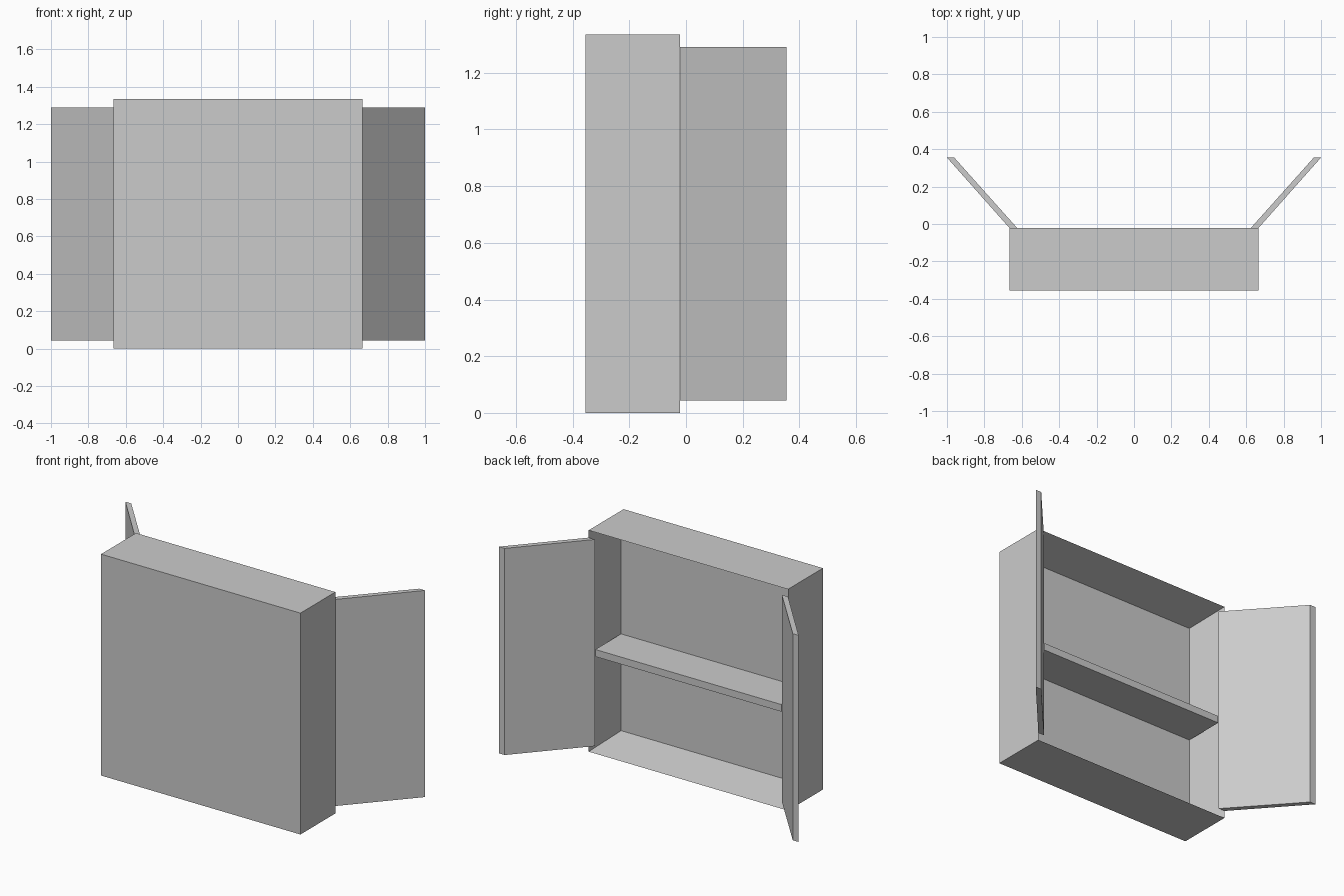
import bpy, bmesh
from mathutils import Vector

if "Cube" in bpy.data.objects:
    bpy.data.objects.remove(bpy.data.objects["Cube"])

W, H = 0.665, 1.335            # half width, height
Y0, Y1 = -0.355, -0.022        # closed back, open side
T = 0.0445                     # board thickness
DEPTH = 0.246                  # inner depth


def finish(bm, name):
    bmesh.ops.recalc_face_normals(bm, faces=bm.faces)
    me = bpy.data.meshes.new(name)
    bm.to_mesh(me)
    bm.free()
    ob = bpy.data.objects.new(name, me)
    bpy.context.collection.objects.link(ob)
    return ob


def box(lo, hi):
    bm = bmesh.new()
    bmesh.ops.create_cube(bm, size=1)
    lo, hi = Vector(lo), Vector(hi)
    bmesh.ops.scale(bm, vec=hi - lo, verts=bm.verts)
    bmesh.ops.translate(bm, vec=(lo + hi) / 2, verts=bm.verts)
    return bm


# Cabinet body: a box with its open side inset and pushed inwards
bm = box((-W, Y0, 0), (W, Y1, H))
opening = max(bm.faces, key=lambda f: f.calc_center_median().y)
bmesh.ops.inset_region(bm, faces=[opening], thickness=T, use_even_offset=True)
bmesh.ops.translate(bm, vec=(0, -DEPTH, 0), verts=opening.verts)
finish(bm, "cabinet_body")

# Middle shelf, flush with the opening
finish(box((-W + T, Y1 - DEPTH, 0.585), (W - T, Y1, 0.628)), "shelf")

# Open doors: slanted profile extruded upwards, mirrored across x
bm = bmesh.new()
profile = [(0.624, Y1), (W, Y1), (1.0, 0.355), (0.961, 0.355)]
face = bm.faces.new([bm.verts.new((x, y, T)) for x, y in profile])
ext = bmesh.ops.extrude_face_region(bm, geom=[face])
top = [v for v in ext["geom"] if isinstance(v, bmesh.types.BMVert)]
bmesh.ops.translate(bm, vec=(0, 0, H - 2 * T), verts=top)
doors = finish(bm, "doors")
doors.modifiers.new("mirror", 'MIRROR').use_axis = (True, False, False)
